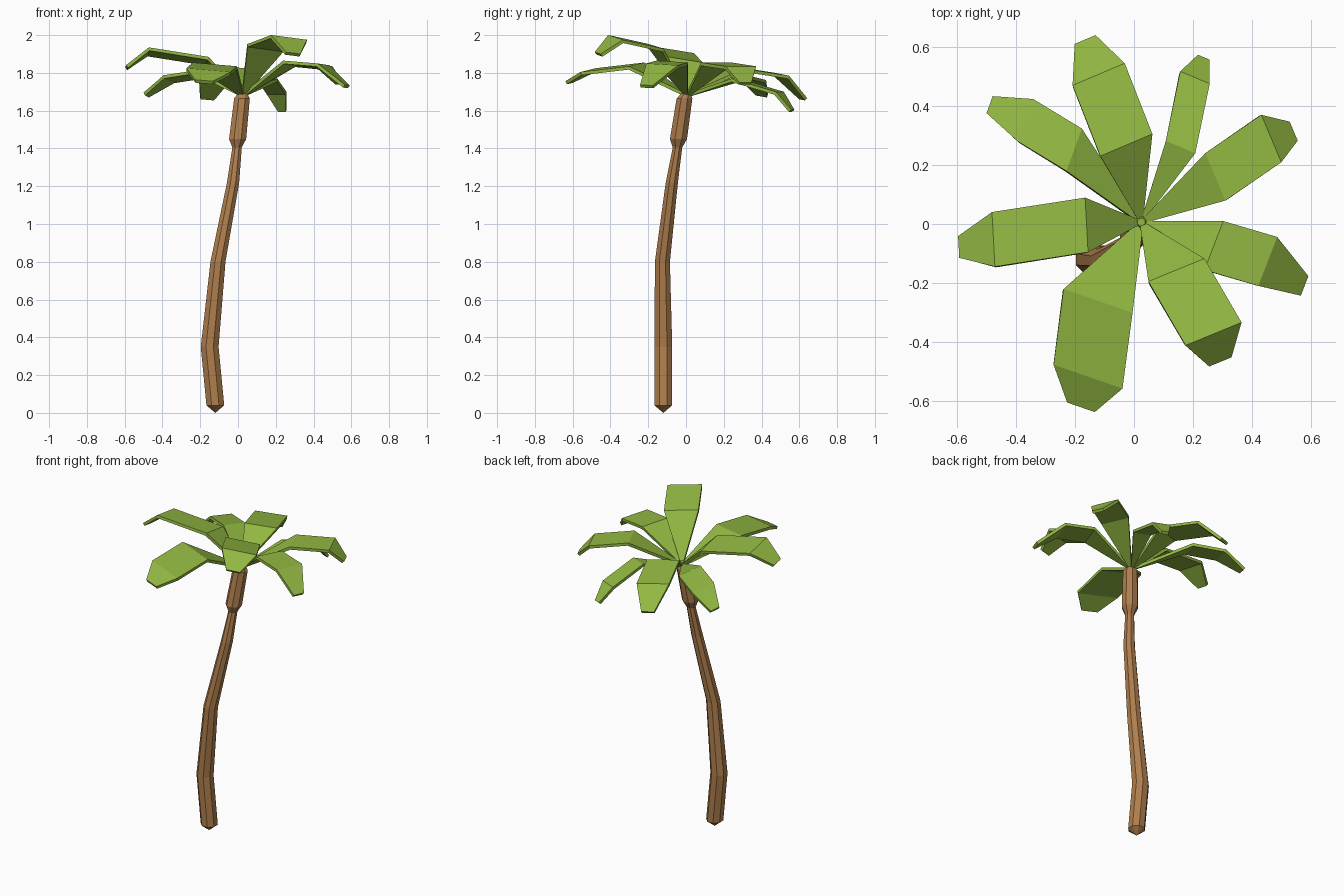
import bpy, bmesh, math
from mathutils import Vector

if "Cube" in bpy.data.objects:
    bpy.data.objects.remove(bpy.data.objects["Cube"])


def material(name, rgb):
    m = bpy.data.materials.new(name)
    m.diffuse_color = (*rgb, 1)
    m.use_nodes = True
    m.node_tree.nodes["Principled BSDF"].inputs["Base Color"].default_value = m.diffuse_color
    return m


leaf_green = material("leaf green", (0.29, 0.48, 0.055))
bark_brown = material("bark brown", (0.43, 0.21, 0.075))


def make_object(name, bm, mat):
    mesh = bpy.data.meshes.new(name)
    bm.to_mesh(mesh)
    bm.free()
    mesh.materials.append(mat)
    obj = bpy.data.objects.new(name, mesh)
    bpy.context.collection.objects.link(obj)
    return obj


def lofted(name, rings, mat, sides=8, tip=None):
    """Stack of level polygon rings (x, y, z, radius), with optional bottom point."""
    bm = bmesh.new()
    loops = []
    for x, y, z, r in rings:
        loops.append([bm.verts.new((x + r * math.cos((i + .5) * math.tau / sides),
                                    y + r * math.sin((i + .5) * math.tau / sides), z))
                      for i in range(sides)])
    for a, b in zip(loops, loops[1:]):
        for i in range(sides):
            j = (i + 1) % sides
            bm.faces.new((a[i], a[j], b[j], b[i]))
    bm.faces.new(loops[-1])
    if tip:
        v = bm.verts.new(tip)
        for i in range(sides):
            bm.faces.new((v, loops[0][(i + 1) % sides], loops[0][i]))
    else:
        bm.faces.new(loops[0][::-1])
    return make_object(name, bm, mat)


# Bent trunk with a pointed foot and a thicker collar under the leaves
lofted("trunk", [(-.12, -.12, .04, .051), (-.15, -.12, .35, .051),
                 (-.106, -.125, .80, .043), (-.026, -.075, 1.22, .035),
                 (-.005, -.045, 1.405, .027), (-.002, -.04, 1.45, .049),
                 (.021, -.008, 1.665, .045), (.024, 0, 1.69, .027)],
       bark_brown, tip=(-.12, -.12, 0))

# Small green hub where the fronds meet
lofted("crown_hub", [(.025, .006, 1.675, .016), (.025, .006, 1.69, .025),
                     (.025, .006, 1.705, .014)], leaf_green)

# Fronds: first bend, second bend, tip (centres), then left-to-right width vector
fronds = [
    ((-.026, .268, 1.83), (-.12, .508, 1.793), (-.166, .626, 1.67), (.177, .075, -.015)),
    ((.158, .261, 1.77), (.207, .497, 1.70), (.237, .566, 1.605), (.1, -.042, 0)),
    ((.276, .16, 1.855), (.466, .29, 1.835), (.542, .315, 1.75), (.068, -.161, 0)),
    ((.271, -.073, 1.86), (.454, -.127, 1.845), (.579, -.21, 1.735), (-.064, -.166, .01)),
    ((.144, -.156, 1.94), (.27, -.373, 1.988), (.293, -.468, 1.905), (-.19, -.078, .025)),
    ((-.122, -.261, 1.845), (-.156, -.518, 1.815), (-.18, -.622, 1.76), (-.234, .081, .02)),
    ((-.161, -.003, 1.87), (-.477, -.052, 1.92), (-.595, -.078, 1.835), (-.01, .185, -.03)),
    ((-.203, .252, 1.80), (-.368, .352, 1.775), (-.49, .405, 1.69), (.052, .144, -.025)),
]
hub = Vector((.025, .006, 1.69))
for n, (bend1, bend2, tip, side) in enumerate(fronds, 1):
    bm = bmesh.new()
    side = Vector(side) / 2
    rows = [(hub, .06), (Vector(bend1), 1), (Vector(bend2), 1), (Vector(tip), .4)]
    pairs = [(bm.verts.new(c - side * w), bm.verts.new(c + side * w)) for c, w in rows]
    for (l0, r0), (l1, r1) in zip(pairs, pairs[1:]):
        bm.faces.new((l0, r0, r1, l1))
    obj = make_object(f"frond_{n}", bm, leaf_green)
    thick = obj.modifiers.new("thickness", 'SOLIDIFY')
    thick.thickness = .018
    thick.offset = -1
